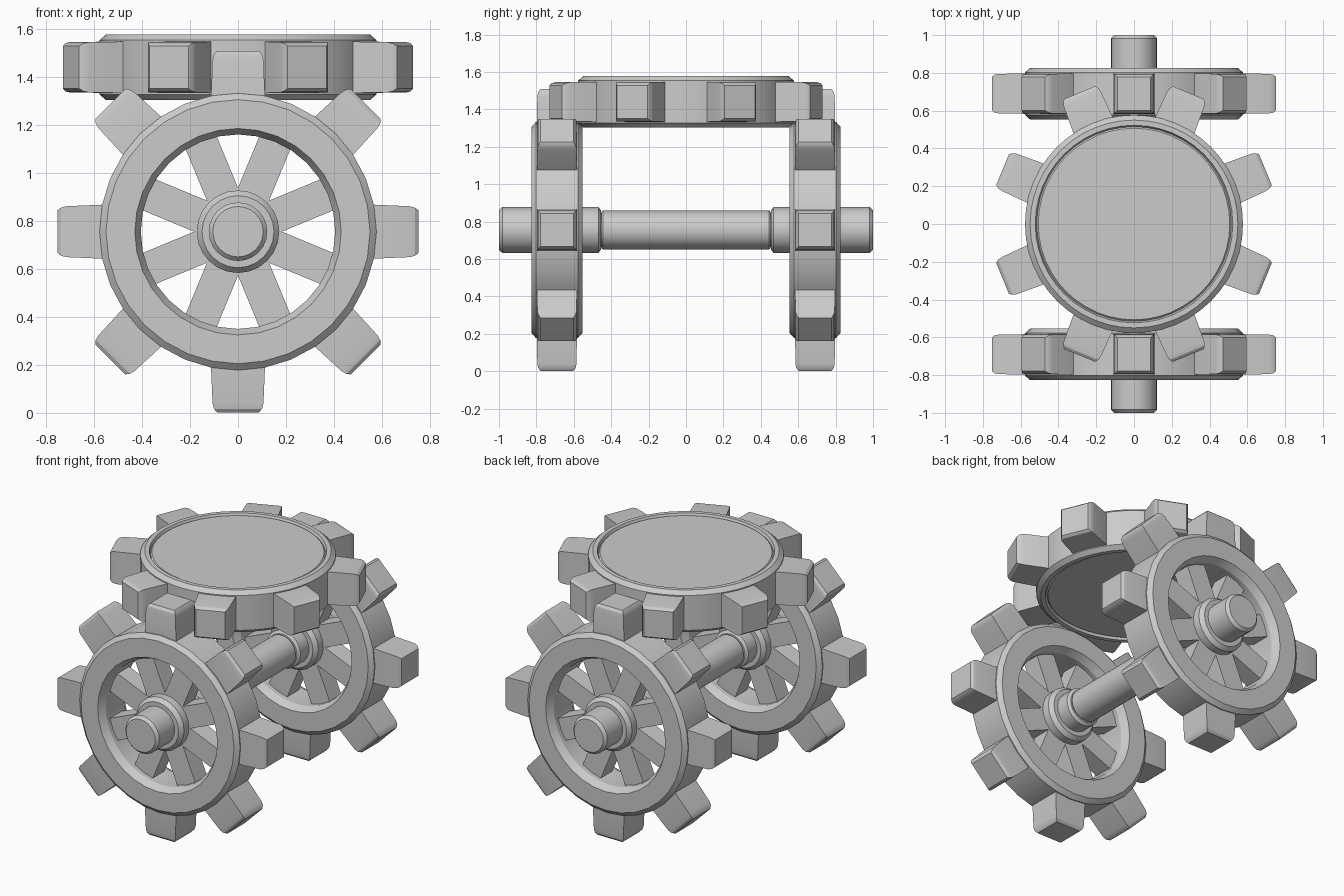
import bpy, bmesh
from math import pi, cos, sin, radians
from mathutils import Matrix, Vector

if "Cube" in bpy.data.objects:
    bpy.data.objects.remove(bpy.data.objects["Cube"])

HUB_Z = 0.755     # height of the axle
WHEEL_Y = 0.69    # distance of each wheel from the middle
TURN = Matrix.Rotation(radians(90), 4, 'X')   # lays the z axis along -y


def finish(name, bm, matrix):
    bmesh.ops.recalc_face_normals(bm, faces=bm.faces)
    me = bpy.data.meshes.new(name)
    bm.to_mesh(me)
    bm.free()
    me.transform(matrix)
    ob = bpy.data.objects.new(name, me)
    bpy.context.collection.objects.link(ob)
    bpy.ops.object.select_all(action='DESELECT')
    ob.select_set(True)
    bpy.context.view_layer.objects.active = ob
    bpy.ops.object.shade_smooth_by_angle(angle=radians(25))
    return ob


def lathe(name, profile, matrix, segs=32, closed=False):
    """Spin (radius, height) points about z; open profiles get flat caps."""
    bm = bmesh.new()
    rings = []
    for r, h in profile:
        rings.append([bm.verts.new((r * cos(2 * pi * i / segs), r * sin(2 * pi * i / segs), h))
                      for i in range(segs)])
    pairs = list(zip(rings, rings[1:]))
    if closed:
        pairs.append((rings[-1], rings[0]))
    else:
        bm.faces.new(rings[0])
        bm.faces.new(rings[-1])
    for a, b in pairs:
        for i in range(segs):
            j = (i + 1) % segs
            bm.faces.new((a[i], a[j], b[j], b[i]))
    return finish(name, bm, matrix)


def radial_blocks(name, sections, matrix, offset, count=8):
    """Blocks pointing outward, each section = (radius, half width, half depth)."""
    bm = bmesh.new()
    for k in range(count):
        rot = Matrix.Rotation(2 * pi * k / count + offset, 3, 'Z')
        loops = [[bm.verts.new(rot @ Vector((r, sx * w, sz * d)))
                  for sx, sz in ((-1, -1), (1, -1), (1, 1), (-1, 1))]
                 for r, w, d in sections]
        bm.faces.new(loops[0])
        bm.faces.new(loops[-1])
        for a, b in zip(loops, loops[1:]):
            for i in range(4):
                j = (i + 1) % 4
                bm.faces.new((a[i], a[j], b[j], b[i]))
    return finish(name, bm, matrix)


def mirrored(half):
    """Complete a profile that is symmetric about height 0."""
    return half + [(r, -h) for r, h in reversed(half)]


TOOTH = [(0.53, 0.114, 0.107), (0.715, 0.106, 0.105), (0.738, 0.1, 0.1), (0.753, 0.088, 0.088)]
RIM = mirrored([(0.405, 0.09), (0.43, 0.137), (0.55, 0.137), (0.577, 0.113)])
HUB = mirrored([(0.15, 0.135), (0.172, 0.11)])
SLEEVE = [(0.105, -0.235), (0.122, -0.222), (0.122, 0.292), (0.105, 0.31)]

# Two upright spoked gear wheels
for side, label in ((-1, "front"), (1, "back")):
    place = Matrix.Translation((0, side * WHEEL_Y, HUB_Z)) @ TURN
    if side > 0:
        place = place @ Matrix.Rotation(pi, 4, 'X')   # outer face points outward
    lathe(label + "_wheel_rim", RIM, place, closed=True)
    radial_blocks(label + "_wheel_teeth", TOOTH, place, 0)
    radial_blocks(label + "_wheel_spokes", [(0.1, 0.07, 0.06), (0.43, 0.07, 0.06)], place, pi / 8)
    lathe(label + "_wheel_hub", HUB, place, segs=24)
    lathe(label + "_axle_sleeve", SLEEVE, place, segs=24)

# Axle bar between the wheels
lathe("axle", mirrored([(0.09, 0.48), (0.09, 0.453), (0.097, 0.453), (0.103, 0.445)]),
      Matrix.Translation((0, 0, HUB_Z)) @ TURN, segs=24)

# Solid gear lying flat across the top
top = Matrix.Translation((0, 0, 1.44))
lathe("top_gear_body", mirrored([(0.507, 0.128), (0.515, 0.12), (0.523, 0.137),
                                 (0.55, 0.137), (0.577, 0.113)]), top, segs=48)
radial_blocks("top_gear_teeth", TOOTH, top, pi / 8)
